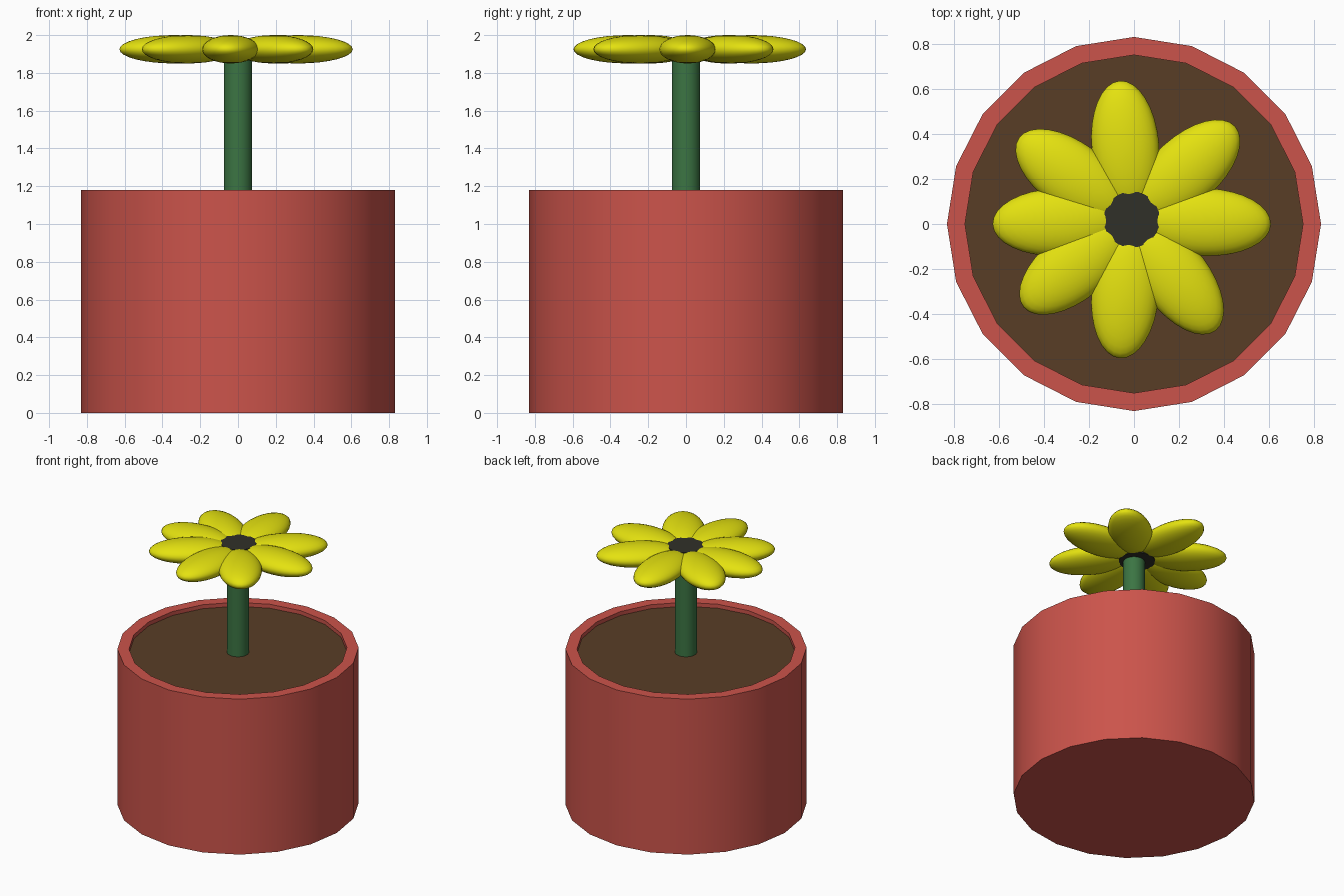
import bpy, bmesh
from math import radians, cos, sin, tau

cube = bpy.data.objects.get("Cube")
if cube:
    bpy.data.objects.remove(cube, do_unlink=True)


def material(name, rgb):
    m = bpy.data.materials.new(name)
    m.use_nodes = True
    m.diffuse_color = (*rgb, 1)
    bsdf = next(n for n in m.node_tree.nodes if n.type == 'BSDF_PRINCIPLED')
    bsdf.inputs["Base Color"].default_value = (*rgb, 1)
    return m


terracotta = material("terracotta", (0.6, 0.088, 0.07))
earth = material("dark earth", (0.098, 0.048, 0.019))
green = material("stem green", (0.044, 0.175, 0.056))
yellow = material("petal yellow", (0.78, 0.76, 0.005))
charcoal = material("charcoal", (0.03, 0.03, 0.022))


def finish(obj, name, mat, angle=30):
    obj.name = obj.data.name = name
    obj.data.materials.append(mat)
    bpy.ops.object.select_all(action='DESELECT')
    obj.select_set(True)
    bpy.context.view_layer.objects.active = obj
    bpy.ops.object.shade_smooth_by_angle(angle=radians(angle))
    return obj


def cylinder(name, mat, radius, z0, z1, sides, x=0, y=0):
    bpy.ops.mesh.primitive_cylinder_add(vertices=sides, radius=radius, depth=z1 - z0,
                                        location=(x, y, (z0 + z1) / 2))
    return finish(bpy.context.object, name, mat)


def lathe(name, mat, profile, sides):
    """Spin an open profile of (radius, z) points; cap both ends."""
    bm = bmesh.new()
    rings = [[bm.verts.new((r * cos(tau * i / sides), r * sin(tau * i / sides), z))
              for i in range(sides)] for r, z in profile]
    for low, high in zip(rings, rings[1:]):
        for i in range(sides):
            j = (i + 1) % sides
            bm.faces.new((low[i], low[j], high[j], high[i]))
    bm.faces.new(rings[0][::-1])
    bm.faces.new(rings[-1])
    bmesh.ops.recalc_face_normals(bm, faces=bm.faces)
    mesh = bpy.data.meshes.new(name)
    bm.to_mesh(mesh)
    bm.free()
    obj = bpy.data.objects.new(name, mesh)
    bpy.context.collection.objects.link(obj)
    return finish(obj, name, mat)


# Pot with a thick wall, and the soil just below its rim
RIM, SOIL = 1.18, 1.15
lathe("pot", terracotta,
      [(0.75, 0), (0.83, 0), (0.83, RIM), (0.75, RIM), (0.75, 0.08)], 20)
cylinder("soil", earth, 0.75, 0.09, SOIL, 20)

# Stem
cylinder("stem", green, 0.075, SOIL - 0.05, 1.9, 32)

# Flower head: dark centre ringed by slightly uneven petals
HEAD_X, HEAD_Y, HEAD_Z = -0.01, 0.02, 1.925
cylinder("flower_centre", charcoal, 0.125, 1.873, 1.975, 24, HEAD_X, HEAD_Y)

for n, degrees in enumerate((-2, 42, 95, 144, 182, 219, 265, 307), 1):
    a = radians(degrees)
    reach = 0.328
    bpy.ops.mesh.primitive_uv_sphere_add(
        segments=32, ring_count=16, radius=1, rotation=(0, 0, a),
        location=(HEAD_X + reach * cos(a), HEAD_Y + reach * sin(a), HEAD_Z))
    petal = bpy.context.object
    petal.scale = (0.29, 0.15, 0.075)
    bpy.ops.object.transform_apply(location=False, rotation=False, scale=True)
    finish(petal, f"petal_{n}", yellow, 80)
